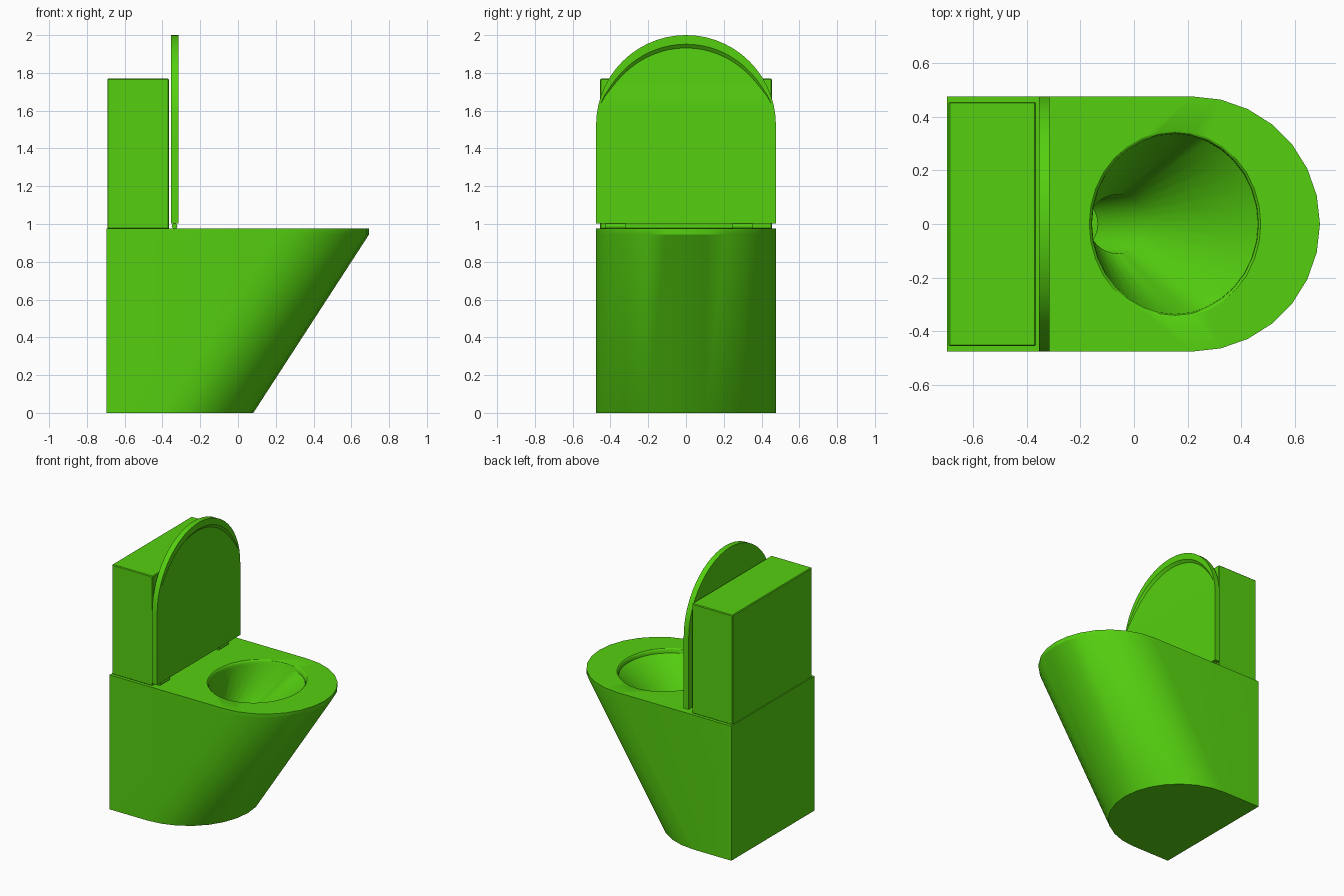
import bpy, bmesh
from math import sin, cos, pi, radians

if "Cube" in bpy.data.objects:
    bpy.data.objects.remove(bpy.data.objects["Cube"])

green = bpy.data.materials.new("green")
green.diffuse_color = (0.09, 0.63, 0.005, 1)
green.use_nodes = True
green.node_tree.nodes["Principled BSDF"].inputs["Base Color"].default_value = green.diffuse_color


def finish(bm, name):
    bmesh.ops.remove_doubles(bm, verts=bm.verts, dist=0.0002)
    bmesh.ops.recalc_face_normals(bm, faces=bm.faces)
    me = bpy.data.meshes.new(name)
    bm.to_mesh(me)
    bm.free()
    me.materials.append(green)
    ob = bpy.data.objects.new(name, me)
    bpy.context.collection.objects.link(ob)
    bpy.context.view_layer.objects.active = ob
    for o in bpy.context.selected_objects:
        o.select_set(False)
    ob.select_set(True)
    bpy.ops.object.shade_smooth_by_angle(angle=radians(30))
    return ob


def ring(bm, pts):
    return [bm.verts.new(p) for p in pts]


def bridge(bm, a, b):
    n = len(a)
    return [bm.faces.new((a[i], a[(i + 1) % n], b[(i + 1) % n], b[i])) for i in range(n)]


def loop_edges(bm, r):
    return [bm.edges.get((r[i - 1], r[i])) for i in range(len(r))]


# D-shaped outline: straight back, half circle front
R, N = 0.476, 14
ARC = [-pi / 2 + pi * i / N for i in range(N + 1)]


def d_outline(cx, z):
    return [(-0.697, -R, z)] + [(cx + R * cos(t), R * sin(t), z) for t in ARC] + [(-0.697, R, z)]


def ellipse(cx, rx, ry, z, n=32):
    return [(cx + rx * cos(2 * pi * i / n), ry * sin(2 * pi * i / n), z) for i in range(n)]


# Pedestal with slanted front, flat rim and sunken bowl
bm = bmesh.new()
outer = [ring(bm, d_outline(cx, z)) for cx, z in ((-0.395, 0), (0.218, 0.945), (0.218, 0.975))]
bm.faces.new(outer[0])
inner = [ring(bm, ellipse(*p)) for p in (
    (0.153, 0.320, 0.348, 0.975), (0.153, 0.315, 0.341, 0.971), (0.153, 0.311, 0.336, 0.962),
    (0.153, 0.310, 0.334, 0.945),
    (-0.06, 0.11, 0.11, 0.61), (-0.24, 0.105, 0.105, 0.33))]
for loops in (outer, inner):
    for a, b in zip(loops, loops[1:]):
        bridge(bm, a, b)
bm.faces.new(inner[-1])
bmesh.ops.triangle_fill(bm, use_beauty=True,
                        edges=loop_edges(bm, outer[-1]) + loop_edges(bm, inner[0]))
finish(bm, "pedestal_bowl")

# Tank
bm = bmesh.new()
bmesh.ops.create_cube(bm, size=1)
for v in bm.verts:
    v.co = (-0.529 + v.co.x * 0.326, v.co.y * 0.912, 1.371 + v.co.z * 0.796)
bmesh.ops.bevel(bm, geom=bm.edges[:], offset=0.005, segments=1, affect='EDGES')
finish(bm, "tank")

# Raised lid: arched plate with a shallow recess fading out below its lip
XF, XB, CZ, Z0 = -0.315, -0.355, 1.524, 1.003


def arch(x, inset, depth):
    pts = [(x, R, Z0)]
    for i in range(N * 2 + 1):
        t = pi * i / (N * 2)
        k = max(0, (sin(t) - 0.3) / 0.7) ** 0.5
        r = R - 0.008 - inset * k if inset else R
        pts.append((x - depth * k, r * cos(t), CZ + r * sin(t)))
    return pts + [(x, -R, Z0)]


bm = bmesh.new()
loops = [ring(bm, arch(*p)) for p in (
    (XB, 0, 0), (XF, 0, 0), (XF, 0.04, 0), (XF, 0.06, 0.016))]
bm.faces.new(loops[0])
for a, b in zip(loops, loops[1:]):
    bridge(bm, a, b)
# recess floor as horizontal strips between the two sides
floor = loops[-1]
n = len(floor)
for i in range(n // 2):
    quad = [floor[i], floor[i + 1], floor[n - 2 - i], floor[n - 1 - i]]
    bm.faces.new(list(dict.fromkeys(quad)))
finish(bm, "lid")

# Hinges
for i, y in enumerate((-0.373, 0.3)):
    bm = bmesh.new()
    r = [ring(bm, [(-0.336 + 0.015 * cos(2 * pi * k / 16), y + s, 0.989 + 0.015 * sin(2 * pi * k / 16))
                   for k in range(16)]) for s in (-0.053, 0.053)]
    bridge(bm, *r)
    for end in r:
        bm.faces.new(end)
    finish(bm, f"hinge_{i + 1}")
